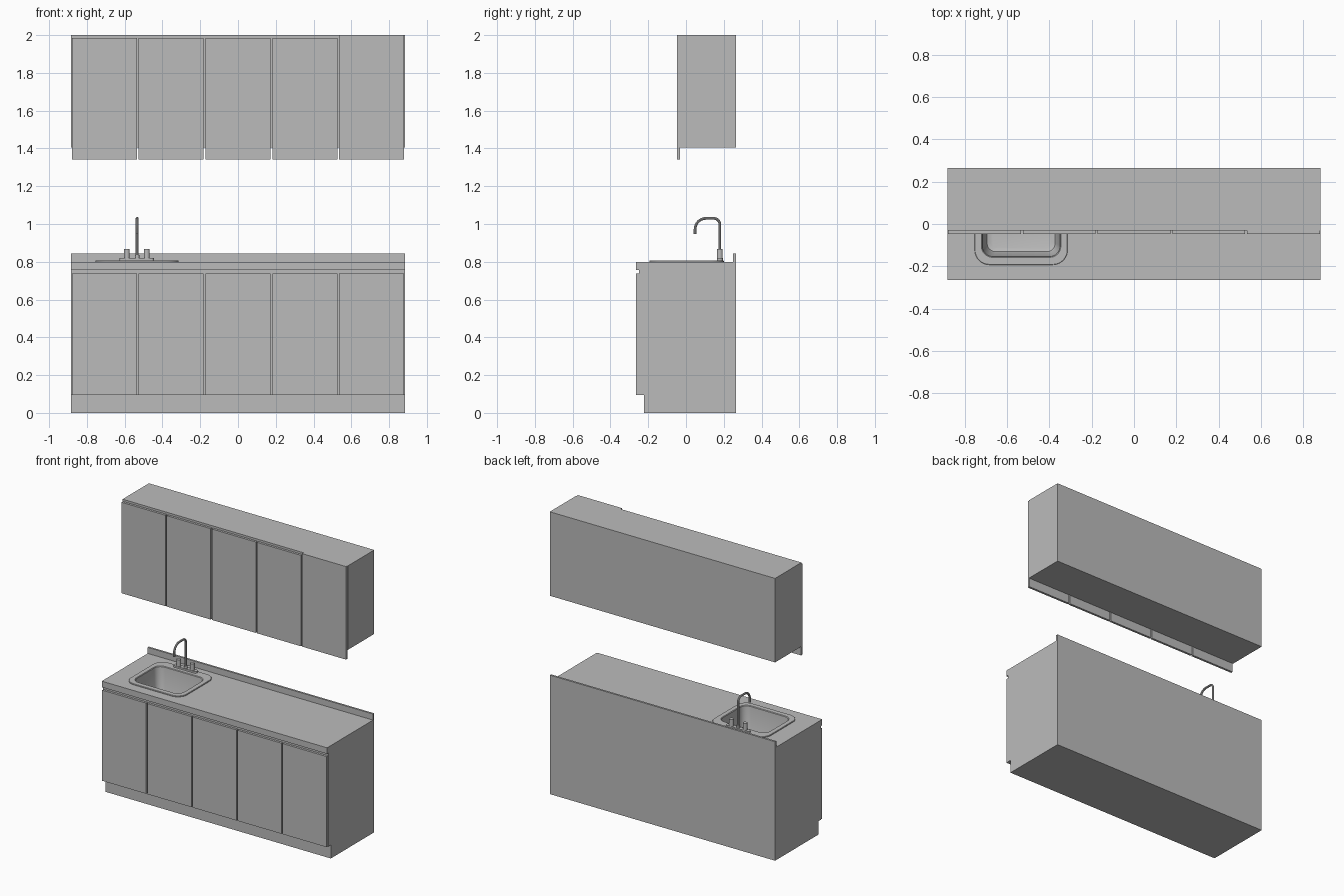
import bpy, bmesh, math
from mathutils import Vector

cube = bpy.data.objects.get("Cube")
if cube:
    bpy.data.objects.remove(cube, do_unlink=True)

grey = bpy.data.materials.new("plain_grey")
grey.use_nodes = True
grey.diffuse_color = (0.5, 0.5, 0.5, 1)
grey.node_tree.nodes["Principled BSDF"].inputs["Base Color"].default_value = (0.5, 0.5, 0.5, 1)

HALF = 0.883               # half the length of the units
BACK, FRONT = 0.264, -0.264
TOP = 0.8                  # worktop surface
SINK_X, TAP_X, TAP_Y = -0.534, -0.536, 0.179


def finish(name, bm, smooth=False):
    bmesh.ops.recalc_face_normals(bm, faces=bm.faces)
    mesh = bpy.data.meshes.new(name)
    bm.to_mesh(mesh)
    bm.free()
    mesh.materials.append(grey)
    ob = bpy.data.objects.new(name, mesh)
    bpy.context.collection.objects.link(ob)
    if smooth:
        select(ob)
        bpy.ops.object.shade_smooth_by_angle(angle=math.radians(35))
    return ob


def select(ob):
    bpy.ops.object.select_all(action='DESELECT')
    ob.select_set(True)
    bpy.context.view_layer.objects.active = ob


def extrude_profile(name, points):
    """Extrude a (y, z) outline along the full length."""
    bm = bmesh.new()
    face = bm.faces.new([bm.verts.new((-HALF, y, z)) for y, z in points])
    moved = bmesh.ops.extrude_face_region(bm, geom=[face])["geom"]
    bmesh.ops.translate(bm, vec=(2 * HALF, 0, 0),
                        verts=[v for v in moved if isinstance(v, bmesh.types.BMVert)])
    return finish(name, bm)


def box(name, lo, hi):
    lo, hi = Vector(lo), Vector(hi)
    bm = bmesh.new()
    bmesh.ops.create_cube(bm, size=1)
    for v in bm.verts:
        v.co = (lo + hi) / 2 + v.co * (hi - lo)
    return finish(name, bm)


def cylinder(name, x, y, z0, z1, radius):
    bm = bmesh.new()
    bmesh.ops.create_cone(bm, cap_ends=True, segments=24, radius1=radius,
                          radius2=radius, depth=z1 - z0)
    bmesh.ops.translate(bm, vec=(x, y, (z0 + z1) / 2), verts=bm.verts)
    return finish(name, bm, True)


def rounded_loop(bm, x, y0, y1, half_x, radius, z, steps=8):
    """Ring of vertices around a rounded rectangle."""
    cy, half_y = (y0 + y1) / 2, (y1 - y0) / 2
    ring = []
    for q, (sx, sy) in enumerate(((1, 1), (-1, 1), (-1, -1), (1, -1))):
        for i in range(steps + 1):
            a = (q + i / steps) * math.pi / 2
            ring.append(bm.verts.new((x + sx * (half_x - radius) + radius * math.cos(a),
                                      cy + sy * (half_y - radius) + radius * math.sin(a), z)))
    return ring


def loft(name, loops, cap_start=False, cap_end=True, smooth=True):
    """Skin a stack of (x, y0, y1, half_x, radius, z) rounded loops."""
    bm = bmesh.new()
    rings = [rounded_loop(bm, *l) for l in loops]
    for a, b in zip(rings, rings[1:]):
        for i in range(len(a)):
            j = (i + 1) % len(a)
            bm.faces.new((a[i], a[j], b[j], b[i]))
    if cap_start:
        bm.faces.new(rings[0])
    if cap_end:
        bm.faces.new(rings[-1])
    return finish(name, bm, smooth)


# Base cabinet with a recessed plinth, and worktop with an upstand at the back
carcass = extrude_profile("base_cabinet", [
    (BACK, 0), (-0.222, 0), (-0.222, 0.095), (-0.248, 0.095), (-0.248, 0.757), (BACK, 0.757)])
worktop = extrude_profile("worktop", [
    (BACK, 0.757), (FRONT, 0.757), (FRONT, TOP), (0.25, TOP), (0.25, 0.843), (BACK, 0.843)])

# Opening for the sink cut through worktop and cabinet
cutter = loft("sink_cutter", [(SINK_X, -0.165, 0.146, 0.197, 0.06, z) for z in (0.55, 0.9)],
              cap_start=True, smooth=False)
cutter.hide_render = True
for part in (carcass, worktop):
    mod = part.modifiers.new("sink_opening", 'BOOLEAN')
    mod.object, mod.solver = cutter, 'EXACT'
    select(part)
    bpy.ops.object.modifier_apply(modifier=mod.name)
bpy.data.objects.remove(cutter, do_unlink=True)

# Upper cabinet
box("wall_cabinet", (-HALF, -0.031, 1.405), (HALF, BACK, 2))

# Five doors on each cabinet; the last upper one reaches the top
for i in range(5):
    x0 = -0.88 + i * 0.3538
    x1 = x0 + 0.3448
    box(f"base_door_{i + 1}", (x0, FRONT, 0.095), (x1, -0.248, 0.737))
    box(f"wall_door_{i + 1}", (x0, -0.047, 1.341), (x1, -0.031, 2 if i == 4 else 1.985))

# Sink: raised rim flowing into a tapered bowl
loft("sink", [
    (SINK_X, -0.193, 0.2, 0.22, 0.07, TOP),
    (SINK_X, -0.193, 0.2, 0.22, 0.07, 0.805),
    (SINK_X, -0.191, 0.198, 0.218, 0.068, 0.807),
    (SINK_X, -0.158, 0.139, 0.188, 0.053, 0.807),
    (SINK_X, -0.154, 0.135, 0.184, 0.05, 0.803),
    (SINK_X, -0.137, 0.118, 0.167, 0.045, 0.62),
    (SINK_X, -0.131, 0.112, 0.161, 0.04, 0.606),
    (SINK_X, -0.115, 0.096, 0.145, 0.03, 0.6)])

# Tap: base plate, two handles, spout collar
loft("tap_plate", [(TAP_X, 0.163, 0.195, 0.092, 0.0155, z) for z in (0.806, 0.819)])
for side, sx in (("right", -1), ("left", 1)):
    cylinder(f"tap_handle_{side}", TAP_X + sx * 0.053, TAP_Y, 0.815, 0.867, 0.0155)
cylinder("spout_collar", SINK_X, TAP_Y, 0.815, 0.835, 0.012)

# Swan-neck spout swept along a curve
R_BACK, R_FRONT, Z_TOP = 0.032, 0.058, 1.03
path = [(TAP_Y, 0.82)]
for i in range(9):
    a = i / 8 * math.pi / 2
    path.append((TAP_Y - R_BACK + R_BACK * math.cos(a), Z_TOP - R_BACK + R_BACK * math.sin(a)))
front_y = 0.048
for i in range(9):
    a = math.pi / 2 + i / 8 * math.pi / 2
    path.append((front_y + R_FRONT + R_FRONT * math.cos(a), Z_TOP - R_FRONT + R_FRONT * math.sin(a)))
path.append((front_y, 0.947))
curve = bpy.data.curves.new("tap_spout", 'CURVE')
curve.dimensions = '3D'
curve.bevel_depth, curve.bevel_resolution, curve.use_fill_caps = 0.0075, 3, True
spline = curve.splines.new('POLY')
spline.points.add(len(path) - 1)
for p, (y, z) in zip(spline.points, path):
    p.co = (SINK_X, y, z, 1)
spout = bpy.data.objects.new("tap_spout", curve)
bpy.context.collection.objects.link(spout)
curve.materials.append(grey)
select(spout)
bpy.ops.object.convert(target='MESH')
bpy.ops.object.shade_smooth_by_angle(angle=math.radians(35))
